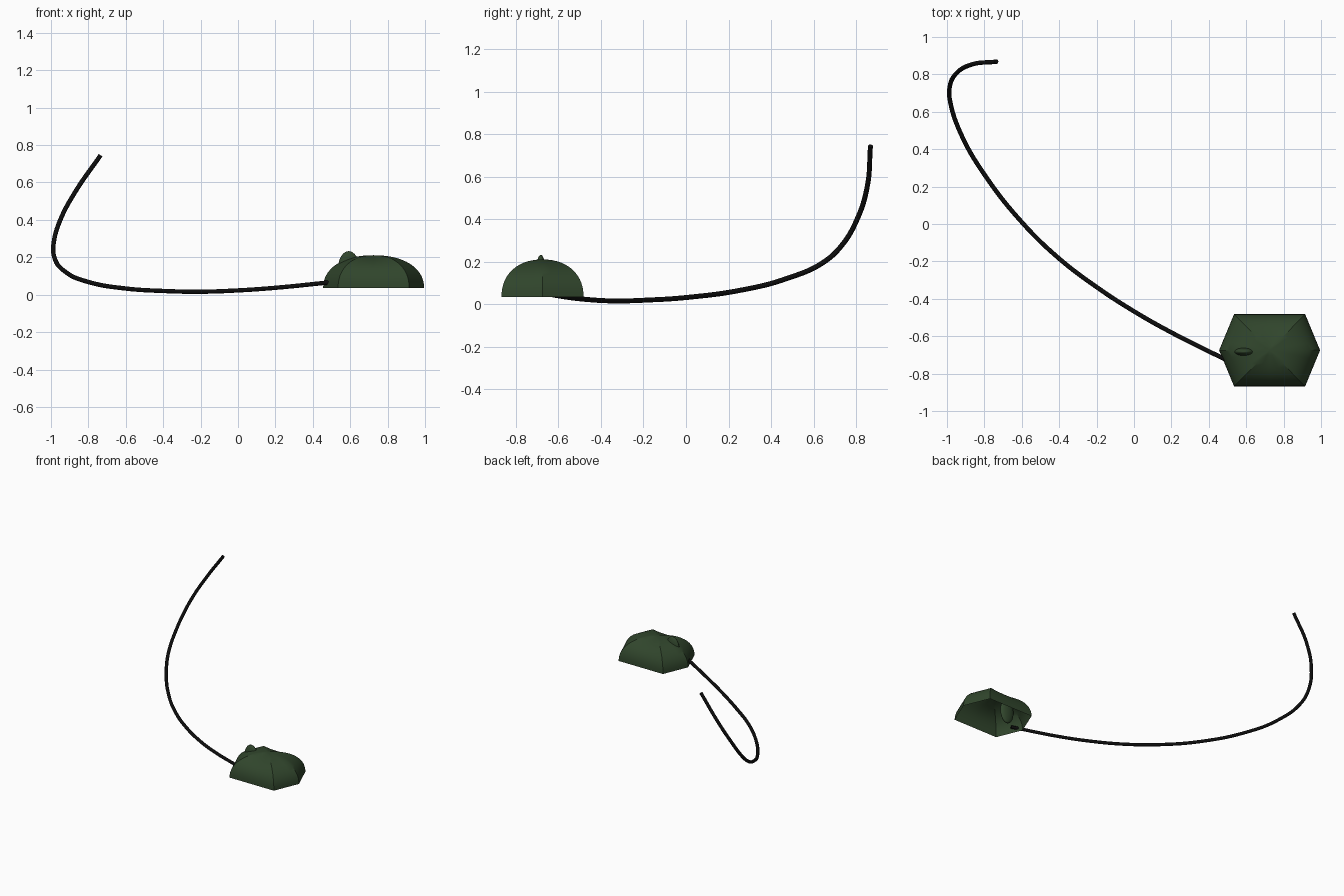
import bpy, bmesh, math
from mathutils import Vector

if "Cube" in bpy.data.objects:
    bpy.data.objects.remove(bpy.data.objects["Cube"])


def material(name, color):
    m = bpy.data.materials.new(name)
    m.diffuse_color = (*color, 1)
    m.use_nodes = True
    m.node_tree.nodes["Principled BSDF"].inputs["Base Color"].default_value = m.diffuse_color
    return m


green = material("dark_green", (0.03, 0.06, 0.025))
black = material("black", (0.004, 0.004, 0.004))


def smooth(obj, angle=30):
    bpy.ops.object.select_all(action='DESELECT')
    bpy.context.view_layer.objects.active = obj
    obj.select_set(True)
    bpy.ops.object.shade_smooth_by_angle(angle=math.radians(angle))


# Mouse shell: six-sided open dome with rounded ridges and slightly sagging long panels
CX, CY, BASE, HEIGHT = 0.725, -0.675, 0.035, 0.176
corners = [Vector(c) for c in ((-0.19, -0.193), (0.19, -0.193), (0.27, 0),
                               (0.19, 0.193), (-0.19, 0.193), (-0.27, 0))]
RINGS, SPLIT, POWER = 14, 4, 2.2
bm = bmesh.new()
rings = []
for r in range(RINGS):
    a = r / RINGS * math.pi / 2
    t, h = math.cos(a) ** (2 / POWER), math.sin(a) ** (2 / POWER)
    ring = []
    for i, c in enumerate(corners):
        for k in range(SPLIT):
            u = k / SPLIT
            p = c.lerp(corners[(i + 1) % 6], u) * t
            sag = 0.01 * 4 * u * (1 - u) * math.sin(math.pi * t) if i in (0, 3) else 0
            ring.append(bm.verts.new((CX + p.x, CY + p.y, BASE + HEIGHT * h - sag * (r > 0))))
    rings.append(ring)
n = 6 * SPLIT
for lo, hi in zip(rings, rings[1:]):
    for j in range(n):
        bm.faces.new((lo[j], lo[(j + 1) % n], hi[(j + 1) % n], hi[j]))
pole = bm.verts.new((CX, CY, BASE + HEIGHT))
for j in range(n):
    bm.faces.new((rings[-1][j], rings[-1][(j + 1) % n], pole))
mesh = bpy.data.meshes.new("mouse_shell")
bm.to_mesh(mesh)
bm.free()
shell = bpy.data.objects.new("mouse_shell", mesh)
bpy.context.collection.objects.link(shell)
mesh.materials.append(green)
smooth(shell)

# Scroll wheel: flattened ball poking through the shell
bpy.ops.mesh.primitive_uv_sphere_add(segments=24, ring_count=16, radius=1,
                                     location=(0.592, -0.683, 0.14))
wheel = bpy.context.object
wheel.name = "scroll_wheel"
wheel.scale = (0.057, 0.024, 0.093)
wheel.data.materials.append(green)
smooth(wheel, 60)

# Cord: round tube along a curved path
path = [(0.51, -0.735, 0.068), (0.2, -0.58, 0.037), (0, -0.467, 0.023),
        (-0.2, -0.337, 0.016), (-0.4, -0.185, 0.02), (-0.6, 0.01, 0.033),
        (-0.8, 0.265, 0.068), (-0.92, 0.47, 0.12), (-0.982, 0.65, 0.2),
        (-0.985, 0.735, 0.28), (-0.95, 0.805, 0.4), (-0.87, 0.852, 0.55),
        (-0.735, 0.868, 0.745)]
curve = bpy.data.curves.new("cord", 'CURVE')
curve.dimensions = '3D'
curve.bevel_depth = 0.012
curve.bevel_resolution = 3
curve.use_fill_caps = True
spline = curve.splines.new('BEZIER')
spline.bezier_points.add(len(path) - 1)
for bp, co in zip(spline.bezier_points, path):
    bp.co = co
    bp.handle_left_type = bp.handle_right_type = 'AUTO'
curve.materials.append(black)
cord = bpy.data.objects.new("cord", curve)
bpy.context.collection.objects.link(cord)
